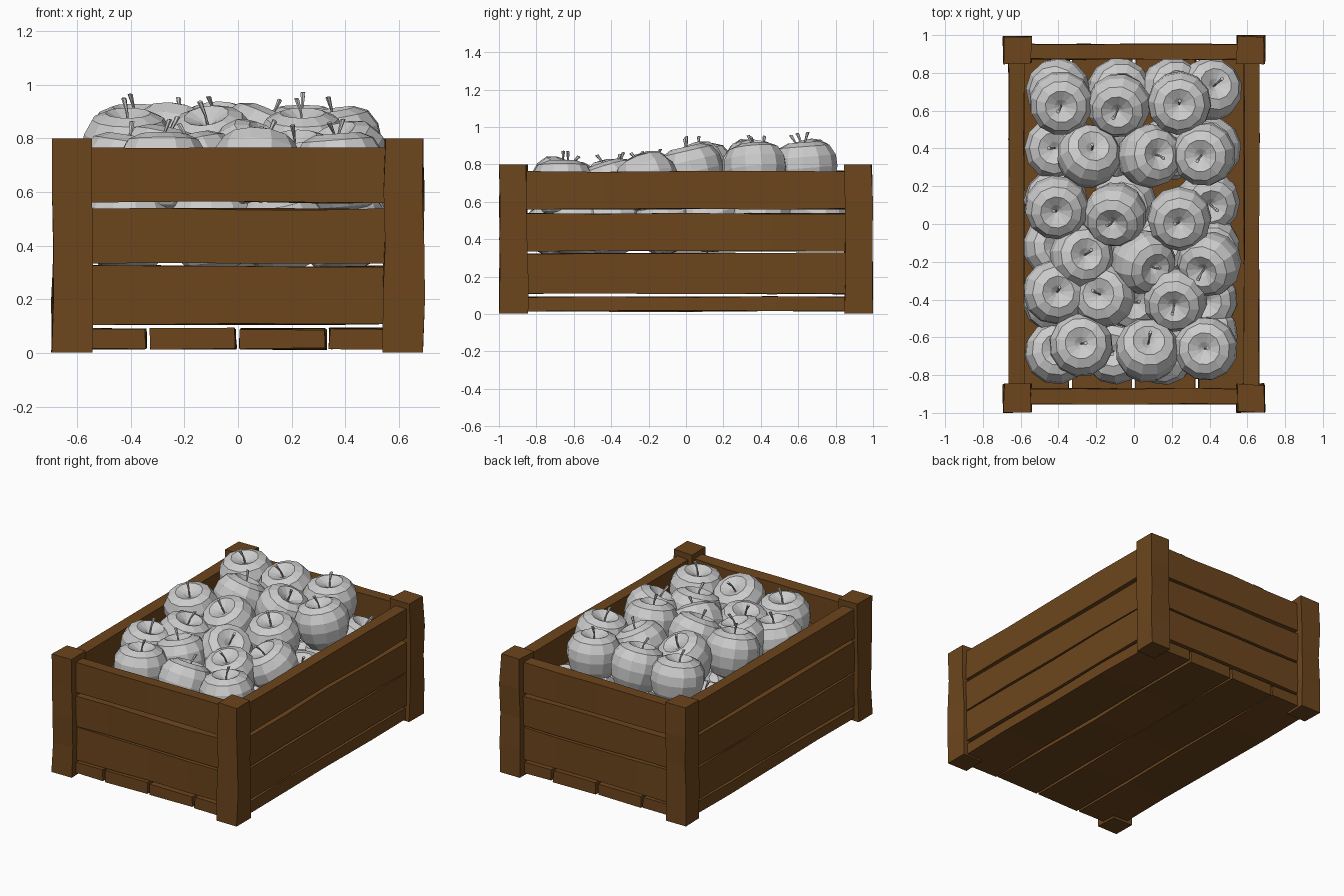
import bpy, bmesh, random
from math import tau, cos, sin
from mathutils import Vector, Matrix

if "Cube" in bpy.data.objects:
    bpy.data.objects.remove(bpy.data.objects["Cube"])

random.seed(4)
wood = bpy.data.materials.new("brown_wood")
wood.diffuse_color = (0.15, 0.06, 0.012, 1)
wood.use_nodes = True
wood.node_tree.nodes["Principled BSDF"].inputs["Base Color"].default_value = wood.diffuse_color


def add_object(name, mesh, material=None):
    ob = bpy.data.objects.new(name, mesh)
    bpy.context.collection.objects.link(ob)
    if material and not mesh.materials:
        mesh.materials.append(material)
    return ob


def board(name, lo, hi, cuts=3, wobble=0.006):
    """Rough-hewn board: box cut along its longest axis, with jittered edges."""
    lo, hi = Vector(lo), Vector(hi)
    size = hi - lo
    axis = max(range(3), key=lambda i: size[i])
    bm = bmesh.new()
    bmesh.ops.create_cube(bm, size=1)
    long_edges = [e for e in bm.edges
                  if abs(e.verts[0].co[axis] - e.verts[1].co[axis]) > 0.5]
    bmesh.ops.subdivide_edges(bm, edges=long_edges, cuts=cuts, use_grid_fill=True)
    for v in bm.verts:
        v.co = Vector([lo[i] + (v.co[i] + 0.5) * size[i] for i in range(3)])
        for i in range(3):
            if i != axis:
                v.co[i] += random.uniform(-wobble, wobble)
    mesh = bpy.data.meshes.new(name)
    bm.to_mesh(mesh)
    bm.free()
    return add_object(name, mesh, wood)


# Corner posts
for sx in (-1, 1):
    for sy in (-1, 1):
        x, y = sx * 0.618, sy * 0.922
        board("corner_post", (x - 0.073, y - 0.073, 0.003), (x + 0.073, y + 0.073, 0.8))

# Three wall slats on each side
for z0, z1 in ((0.108, 0.324), (0.336, 0.537), (0.561, 0.763)):
    for s in (-1, 1):
        y, x = s * 0.912, s * 0.622
        board("end_slat", (-0.6, y - 0.04, z0), (0.6, y + 0.04, z1), wobble=0.004)
        board("side_slat", (x - 0.04, -0.9, z0), (x + 0.04, 0.9, z1), wobble=0.004)

# Four floor boards
for i in range(4):
    x = (i - 1.5) * 0.334
    board("floor_board", (x - 0.159, -0.95, 0.016), (x + 0.159, 0.95, 0.09), wobble=0.005)


# Apple: lathed profile, faceted, with a bent stem
def lathe(bm, profile, n, centre=lambda z: (0, 0)):
    rings = []
    for r, z in profile:
        cx, cy = centre(z)
        count = 1 if r == 0 else n
        rings.append([bm.verts.new((cx + r * cos(tau * k / n), cy + r * sin(tau * k / n), z))
                      for k in range(count)])
    for a, b in zip(rings, rings[1:]):
        for k in range(n):
            quad = [a[k % len(a)], a[(k + 1) % len(a)], b[(k + 1) % len(b)], b[k % len(b)]]
            bm.faces.new(list(dict.fromkeys(quad)))


bm = bmesh.new()
lathe(bm, [(0, -0.14), (0.06, -0.165), (0.11, -0.145), (0.15, -0.085), (0.17, -0.01),
           (0.166, 0.05), (0.135, 0.105), (0.085, 0.128), (0.035, 0.105), (0, 0.08)], 12)
lathe(bm, [(0, 0.075), (0.005, 0.08), (0.005, 0.13), (0.01, 0.18), (0, 0.182)], 6,
      lambda z: (2.5 * max(0, z - 0.08) ** 2, 0))
bmesh.ops.recalc_face_normals(bm, faces=bm.faces)
apple_mesh = bpy.data.meshes.new("apple")
bm.to_mesh(apple_mesh)
bm.free()


def apple(name, x, y, z, ox, oy):
    """Place an apple whose crown leans by (ox, oy)."""
    lean = Vector((ox, oy, 0.13)).to_track_quat('Z', 'Y').to_matrix().to_4x4()
    spin = Matrix.Rotation(random.uniform(0, tau), 4, 'Z')
    add_object(name, apple_mesh).matrix_world = Matrix.Translation((x, y, z)) @ lean @ spin


# Top layer: height of each row, then x, y and crown lean
top_rows = {
    0.790: [(-0.385, 0.64, 0, -0.02), (-0.08, 0.63, -0.01, -0.04), (0.24, 0.64, 0, -0.01)],
    0.780: [(-0.24, 0.36, 0.03, 0.06), (0.08, 0.36, 0.06, 0.01), (0.37, 0.37, -0.02, -0.01)],
    0.770: [(-0.41, 0.09, 0, -0.03), (-0.10, 0.05, -0.02, -0.06), (0.24, 0.03, 0, -0.03)],
    0.710: [(-0.28, -0.17, 0.03, 0.01), (0.05, -0.2, 0.08, -0.05), (0.40, -0.21, -0.05, -0.05)],
    0.685: [(-0.42, -0.36, 0.02, 0), (-0.16, -0.38, -0.03, 0.01), (0.22, -0.4, -0.01, -0.04)],
    0.690: [(-0.28, -0.64, 0, 0.01), (0.07, -0.67, 0.01, 0.06), (0.38, -0.66, -0.01, 0)],
}
for z, row in top_rows.items():
    for x, y, ox, oy in row:
        apple("top_apple", x, y, z, ox, oy)

# Lower layer, seen between the top apples and through the slat gaps
lower_rows = {
    0.71: (-0.40, -0.08, 0.20, 0.40), 0.40: (-0.41, -0.08, 0.18, 0.40),
    0.12: (-0.41, -0.05, 0.39), -0.12: (-0.42, -0.12, 0.14, 0.39),
    -0.40: (-0.42, -0.02, 0.38), -0.68: (-0.41, -0.10, 0.16, 0.38),
}
for y, xs in lower_rows.items():
    for x in xs:
        apple("lower_apple", x, y + (0.1 if x > 0.3 and y == -0.68 else 0), 0.5 + 0.04 * y,
              random.uniform(-0.04, 0.04), random.uniform(-0.04, 0.04))
